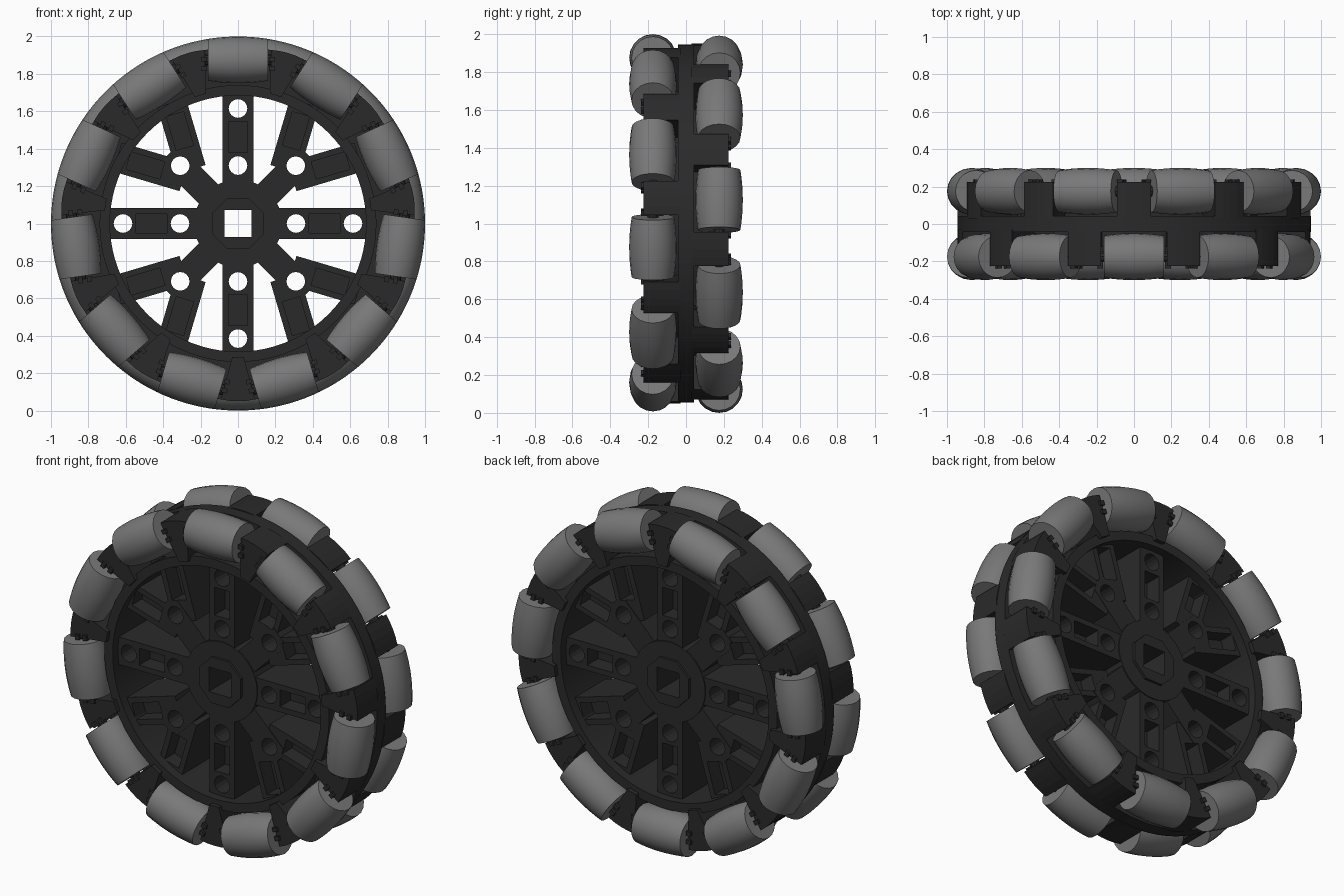
import bpy, bmesh
from math import sin, cos, pi, sqrt, atan2

if "Cube" in bpy.data.objects:
    bpy.data.objects.remove(bpy.data.objects["Cube"])

N = 11                      # rollers per row
STEP = 2 * pi / N
AXLE_R = 0.875              # distance of roller axes from the wheel centre
ROW_Y = 0.175


def material(name, v):
    m = bpy.data.materials.new(name)
    m.diffuse_color = (v, v, v, 1)
    m.use_nodes = True
    m.node_tree.nodes["Principled BSDF"].inputs["Base Color"].default_value = m.diffuse_color
    return m


DARK = material("dark_plastic", 0.023)
GREY = material("roller_rubber", 0.19)


def finish(name, bm, mat=DARK, smooth=False):
    bmesh.ops.recalc_face_normals(bm, faces=bm.faces)
    me = bpy.data.meshes.new(name)
    bm.to_mesh(me)
    bm.free()
    ob = bpy.data.objects.new(name, me)
    bpy.context.collection.objects.link(ob)
    me.materials.append(mat)
    if smooth:
        bpy.ops.object.select_all(action='DESELECT')
        ob.select_set(True)
        bpy.context.view_layer.objects.active = ob
        bpy.ops.object.shade_smooth_by_angle(angle=0.6)
    return ob


def polar(a, r, t=0.0):
    """Angle clockwise from the top, radial and tangential offset -> x, z."""
    return (r * sin(a) + t * cos(a), r * cos(a) - t * sin(a))


def prism(bm, pts, y0, y1):
    lo = [bm.verts.new((x, y0, z + 1)) for x, z in pts]
    hi = [bm.verts.new((x, y1, z + 1)) for x, z in pts]
    bm.faces.new(lo)
    bm.faces.new(hi[::-1])
    for i in range(len(pts)):
        j = (i + 1) % len(pts)
        bm.faces.new((lo[i], hi[i], hi[j], lo[j]))


def bar(bm, p, q, half, y0, y1, turn=0.0):
    """Straight bar from p to q in the wheel plane, turned about the hub."""
    a = atan2(q[0] - p[0], q[1] - p[1])
    n = (cos(a) * half, -sin(a) * half)
    pts = [(p[0] - n[0], p[1] - n[1]), (p[0] + n[0], p[1] + n[1]),
           (q[0] + n[0], q[1] + n[1]), (q[0] - n[0], q[1] - n[1])]
    prism(bm, [polar(turn, z, x) for x, z in pts], y0, y1)


def disc(bm, c, r, n, y0, y1, phase=0.0):
    prism(bm, [(c[0] + r * sin(phase + 2 * pi * i / n),
                c[1] + r * cos(phase + 2 * pi * i / n)) for i in range(n)], y0, y1)


def lathe(bm, rings, n, place, closed):
    """Sweep (radius, along) pairs round an axis; place maps them to space."""
    loops = [[bm.verts.new(place(r, h, 2 * pi * i / n)) for i in range(n)]
             for r, h in rings]
    for k in range(len(loops) if closed else len(loops) - 1):
        a, b = loops[k], loops[(k + 1) % len(loops)]
        for i in range(n):
            j = (i + 1) % n
            bm.faces.new((a[i], a[j], b[j], b[i]))
    if not closed:
        bm.faces.new(loops[0])
        bm.faces.new(loops[-1][::-1])


# rim: inner wall with a central flange between the two roller rows
bm = bmesh.new()
section = [(.685, -.2), (.74, -.2), (.74, -.042), (.945, -.042),
           (.945, .042), (.74, .042), (.74, .2), (.685, .2)]
lathe(bm, section, 88, lambda r, h, a: (r * sin(a), h, 1 + r * cos(a)), True)
finish("rim", bm, smooth=True)

rollers, axles, blocks, clips = (bmesh.new() for _ in range(4))
for side in (-1, 1):
    for i in range(N):
        a = i * STEP + (0 if side < 0 else STEP / 2)
        cy = side * ROW_Y

        def place(r, h, u):
            x, z = polar(a, AXLE_R + r * cos(u), h)
            return (x, cy + r * sin(u), 1 + z)

        # barrel rollers whose outline follows the wheel's outer circle
        ts = [-.16, -.12, -.08, -.04, 0, .04, .08, .12, .16]
        lathe(rollers, [(sqrt(1 - t * t) - AXLE_R, t) for t in ts], 20, place, False)
        lathe(axles, [(.03, -.21), (.03, .21)], 10, place, False)

        # wedge blocks between neighbouring rollers
        b = a + STEP / 2
        half = lambda r: STEP / 2 - atan2(.178, r)
        hw, iw = half(.93), half(.72)
        pts = [polar(b - iw, .715), polar(b - hw, .945), polar(b - hw / 2, .949),
               polar(b, .95), polar(b + hw / 2, .949), polar(b + hw, .945),
               polar(b + iw, .715)]
        prism(blocks, pts, *sorted((side * .03, side * .225)))

        # snap clips holding the axle ends
        for t in (-.182, .182):
            for r in (.815, .865):
                bar(clips, (t, r), (t, r + .025), .015,
                    *sorted((side * .12, side * .238)), turn=a)
finish("rollers", rollers, GREY, True)
finish("roller_axles", axles, DARK, True)
finish("roller_blocks", blocks)
finish("axle_clips", clips)

# hub and spokes
body = []
bm = bmesh.new()
disc(bm, (0, 0), .235, 32, -.155, .155)
body.append(finish("hub", bm, smooth=True))
bm = bmesh.new()
disc(bm, (0, 0), .148, 8, -.17, .17, pi / 8)
body.append(finish("hub_collar", bm))

quarters = [k * pi / 2 for k in range(4)]
bm = bmesh.new()
for q in quarters:
    bar(bm, (0, .19), (0, .71), .082, -.15, .15, q)
body.append(finish("straight_spokes", bm))
bm = bmesh.new()
for q in quarters:
    bar(bm, (0, .19), (0, .525), .072, -.147, .147, q + pi / 4)
body.append(finish("diagonal_spokes", bm))
for name, m in (("right_branch_spokes", 1), ("left_branch_spokes", -1)):
    bm = bmesh.new()
    for q in quarters:
        bar(bm, (m * .25, .29), (m * .355, .645), .08, -.144 + m * .001, .144 - m * .001, q)
    body.append(finish(name, bm))

# cutters: square bore, round holes and panel recesses
bm = bmesh.new()
bar(bm, (0, -.073), (0, .073), .073, -.3, .3)
for q in quarters:
    for r, a in ((.31, q), (.615, q), (.437, q + pi / 4)):
        disc(bm, polar(a, r), .05, 16, -.3, .3)
    for y0, y1 in ((-.3, -.05), (.05, .3)):
        bar(bm, (0, .38), (0, .545), .05, y0, y1, q)
        for m in (-1, 1):
            bar(bm, (m * .284, .405), (m * .337, .585), .048, y0, y1, q)
cutter = finish("hole_cutter", bm)
cutter.hide_render = True
cutter.hide_viewport = True

for ob in body:
    mod = ob.modifiers.new("holes", 'BOOLEAN')
    mod.operation = 'DIFFERENCE'
    mod.solver = 'EXACT'
    mod.object = cutter
